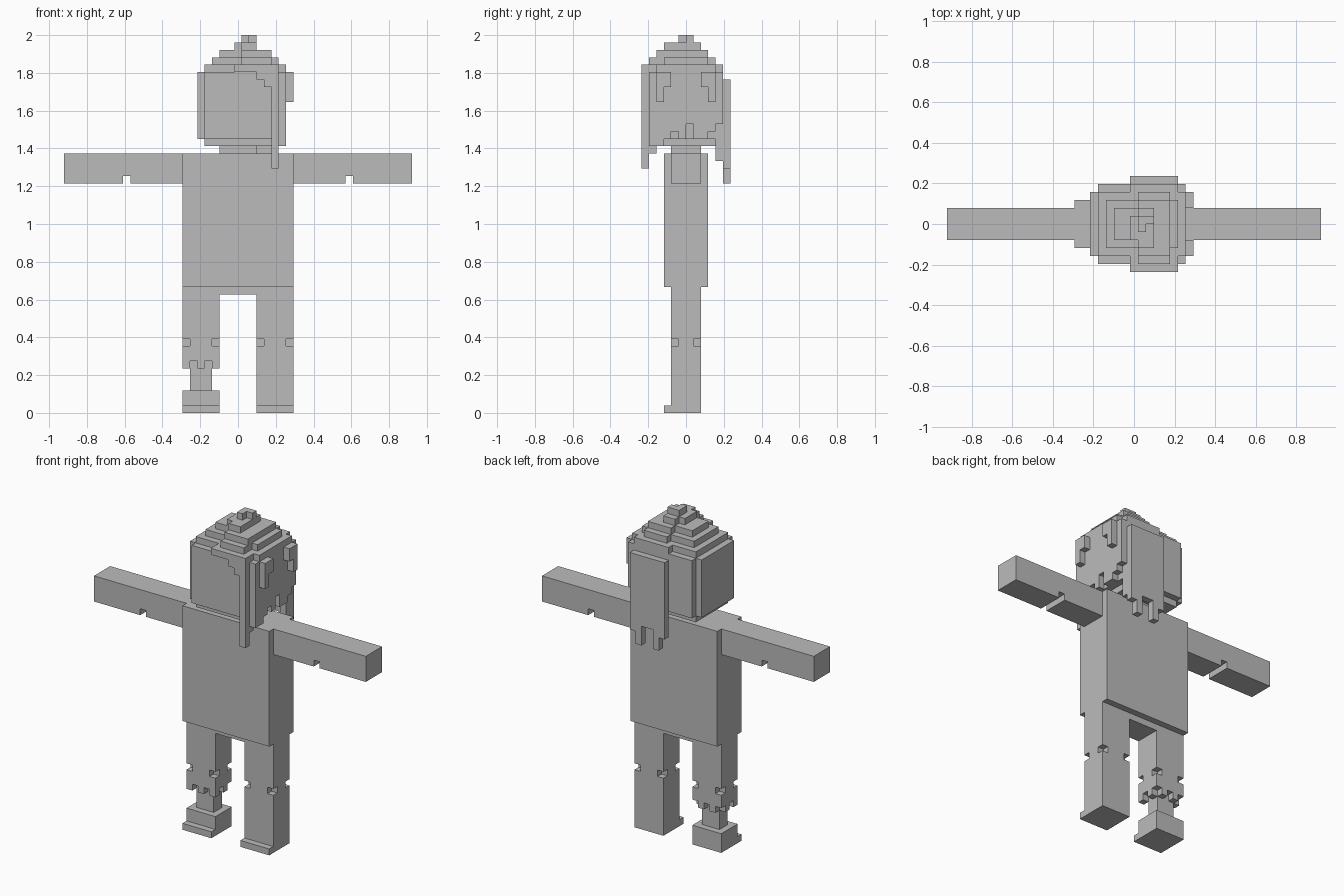
import bpy, bmesh, math

if "Cube" in bpy.data.objects:
    bpy.data.objects.remove(bpy.data.objects["Cube"])

U = 2 / 51  # size of one block
grey = bpy.data.materials.new("plain_grey")
grey.diffuse_color = (0.5, 0.5, 0.5, 1)
grey.use_nodes = True
grey.node_tree.nodes["Principled BSDF"].inputs["Base Color"].default_value = grey.diffuse_color


def box(x0, x1, y0, y1, z0, z1):
    """Set of block cells filling a box (x limits are half-integers)."""
    a, b = math.floor(x0 + 0.5), math.floor(x1 + 0.5)
    return {(i, j, k) for i in range(a, b) for j in range(y0, y1) for k in range(z0, z1)}


def build(name, cells):
    """Make one object from the exposed faces of the cells."""
    bm = bmesh.new()
    verts = {}

    def vert(p):
        if p not in verts:
            verts[p] = bm.verts.new(((p[0] - 0.5) * U, p[1] * U, p[2] * U))
        return verts[p]

    for c in sorted(cells):
        for axis in range(3):
            for side in (0, 1):
                n = list(c)
                n[axis] += 2 * side - 1
                if tuple(n) in cells:
                    continue
                quad = []
                for s, t in ((0, 0), (1, 0), (1, 1), (0, 1)):
                    p = list(c)
                    p[axis] += side
                    p[(axis + 1) % 3] += s
                    p[(axis + 2) % 3] += t
                    quad.append(vert(tuple(p)))
                bm.faces.new(quad if side else quad[::-1])
    bmesh.ops.dissolve_limit(bm, angle_limit=0.01, verts=bm.verts[:], edges=bm.edges[:])
    mesh = bpy.data.meshes.new(name)
    bm.to_mesh(mesh)
    bm.free()
    mesh.materials.append(grey)
    bpy.context.collection.objects.link(bpy.data.objects.new(name, mesh))


# Torso, hips and neck
build("torso", box(-7.5, 7.5, -3, 3, 17, 35))
build("hips", box(-2.5, 2.5, -2, 2, 16, 17))
build("neck", box(-2.5, 2.5, -2, 2, 35, 36))

# Arms with an elbow groove underneath
for name, x0, x1, g in (("left_arm", 7.5, 23.5, 14.5), ("right_arm", -23.5, -7.5, -15.5)):
    build(name, box(x0, x1, -2, 2, 31, 35) - box(g, g + 1, -2, 2, 31, 32))


def knee_notches(x0):
    return {c for x in (x0, x0 + 4) for y in (-2, 1) for c in box(x, x + 1, y, y + 1, 9, 10)}


# Whole leg with foot
build("left_leg", (box(2.5, 7.5, -2, 2, 0, 17) | box(2.5, 7.5, -3, -2, 0, 1)) - knee_notches(2.5))

# Torn leg: ragged upper part, thin bone, foot
ragged = {c for c in box(-7.5, -2.5, -2, 2, 6, 7) if (c[0] + c[1]) % 2}
build("right_leg", (box(-7.5, -2.5, -2, 2, 7, 17) | ragged) - knee_notches(-7.5))
build("right_shin_bone", box(-6.5, -3.5, -1, 1, 3, 7))
build("right_foot", box(-7.5, -2.5, -2, 2, 0, 3) | box(-7.5, -2.5, -3, -2, 0, 1))

# Rounded head
head = box(-5.5, 5.5, -4, 4, 37, 46) | box(-4.5, 4.5, -5, 5, 37, 46) | box(-4.5, 4.5, -4, 4, 36, 46)

# Stepped hair cap
hair = box(-4.5, 6.5, -4, 4, 46, 47) | box(-0.5, 5.5, -5, 5, 46, 47)
hair |= box(-3.5, 5.5, -3, 3, 47, 48) | box(0.5, 4.5, -5, 4, 47, 48)
hair |= box(-2.5, 3.5, -2, 2, 48, 49) | box(0.5, 4.5, -4, 3, 48, 49)
hair |= box(-0.5, 2.5, -2, 1, 49, 50) | box(0.5, 2.5, -3, 2, 49, 50)
hair |= box(0.5, 1.5, -1, 1, 50, 51) | box(1.5, 2.5, 0, 1, 50, 51)

# Fringe sweeping down into a long front lock
for x0, x1, z in ((-0.5, 2.5, 46), (2.5, 3.5, 45), (3.5, 4.5, 44), (4.5, 5.5, 33)):
    hair |= box(x0, x1, -6, -5, z, 47)
hair |= box(4.5, 5.5, -5, -4, 35, 47)

# Side hair with a ragged lower edge
for n, z in enumerate((36, 36, 37, 38, 37, 39, 37, 37, 38, 39)):
    hair |= box(5.5, 6.5, n - 5, n - 4, z, 46)
for y, z in ((-4, 42), (-3, 44), (2, 44), (3, 42)):
    hair |= box(6.5, 7.5, y, y + 1, z, 46)

# Back hair hanging in uneven tips
hair |= box(4.5, 5.5, 4, 5, 34, 46)
for n, z in enumerate((33, 31, 34, 34, 31, 33)):
    hair |= box(-0.5 + n, 0.5 + n, 5, 6, z, 45)

build("head", head)
build("hair", hair - head)
